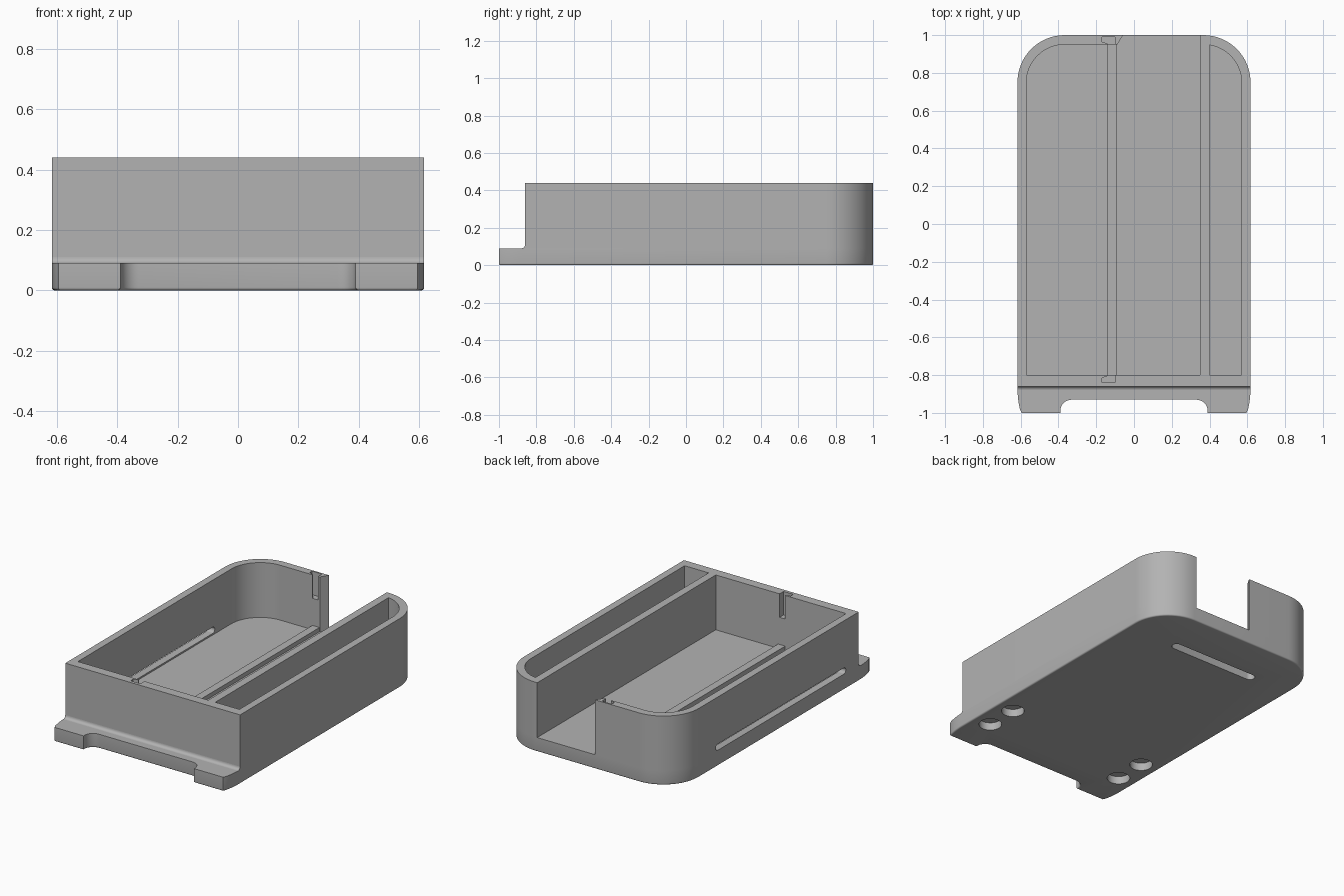
import bpy, bmesh
from math import sin, cos, radians

if "Cube" in bpy.data.objects:
    bpy.data.objects.remove(bpy.data.objects["Cube"], do_unlink=True)

grey = bpy.data.materials.new("plain grey")
grey.use_nodes = True
GREY = (0.45, 0.45, 0.45, 1)
grey.diffuse_color = GREY
grey.node_tree.nodes["Principled BSDF"].inputs["Base Color"].default_value = GREY

FLOOR, TOP = 0.09, 0.44
W, BACK, FRONT = 0.617, 1.0, -0.86


def arc(cx, cy, r, a0, a1, n=16):
    """Points along an arc, angles in degrees."""
    angles = [radians(a0 + (a1 - a0) * i / n) for i in range(n + 1)]
    return [(cx + r * cos(a), cy + r * sin(a)) for a in angles]


def prism(name, outline, z0, z1, bottom_bevel=0):
    """Extrude a plan outline from z0 to z1."""
    bm = bmesh.new()
    face = bm.faces.new([bm.verts.new((x, y, z0)) for x, y in outline])
    new = bmesh.ops.extrude_face_region(bm, geom=[face])["geom"]
    for v in new:
        if isinstance(v, bmesh.types.BMVert):
            v.co.z = z1
    bmesh.ops.recalc_face_normals(bm, faces=bm.faces)
    if bottom_bevel:
        edges = [e for e in bm.edges if all(v.co.z == e.verts[0].co.z and v.co.z < (z0 + z1) / 2
                                            for v in e.verts)]
        bmesh.ops.bevel(bm, geom=edges, offset=bottom_bevel, segments=4,
                        profile=0.5, affect='EDGES', clamp_overlap=True)
    mesh = bpy.data.meshes.new(name)
    bm.to_mesh(mesh)
    bm.free()
    obj = bpy.data.objects.new(name, mesh)
    bpy.context.collection.objects.link(obj)
    mesh.materials.append(grey)
    return obj


def box(name, x0, x1, y0, y1, z0, z1):
    return prism(name, [(x0, y0), (x1, y0), (x1, y1), (x0, y1)], z0, z1)


def stadium(length, r):
    """Slot outline along x, centred on the origin."""
    h = length / 2 - r
    return arc(h, 0, r, -90, 90, 10) + arc(-h, 0, r, 90, 270, 10)


def activate(obj):
    bpy.ops.object.select_all(action='DESELECT')
    obj.select_set(True)
    bpy.context.view_layer.objects.active = obj


def cut(obj, cutters):
    for c in cutters:
        c.hide_render = True
        mod = obj.modifiers.new("cut", 'BOOLEAN')
        mod.operation, mod.solver, mod.object = 'DIFFERENCE', 'EXACT', c
        activate(obj)
        bpy.ops.object.modifier_apply(modifier=mod.name)
        bpy.data.objects.remove(c, do_unlink=True)


# Base plate with rounded back and two front feet
right_half = (arc(0.33, -0.99, 0.06, 90, 0, 8) + [(0.39, -1), (0.595, -1), (0.604, -0.98),
              (0.612, -0.94), (W, -0.89)] + arc(0.367, 0.75, 0.25, 0, 90))
base = prism("base_plate", right_half + [(-x, y) for x, y in reversed(right_half)],
             0, FLOOR, bottom_bevel=0.012)

# Blind screw recesses and a slot in the underside
recesses = [prism("recess", arc(x, y, 0.068, 0, 348.75, 31), -0.1, 0.05)
            for x in (-0.5, 0.5) for y in (-0.74, -0.53)]
recesses.append(prism("under_slot", [(x - 0.04, y + 0.69) for x, y in stadium(0.63, 0.03)],
                      -0.1, 0.05))
cut(base, recesses)

# Outer walls
corner = arc(0.367, 0.75, 0.25, 0, 90)
walls = prism("walls", [(-W, FRONT), (W, FRONT)] + corner
              + [(-x, y) for x, y in reversed(corner)], FLOOR, TOP)

# Main bay, open through the back, and the narrow side pocket
main_bay = prism("main_bay", [(-0.57, -0.8), (0.35, -0.8), (0.35, 1.1), (0, 1.1),
                 (-0.088, 0.95)] + arc(-0.367, 0.747, 0.203, 90, 180), 0, 0.6)
pocket = prism("pocket", [(0.4, -0.8), (0.57, -0.8)]
               + arc(0.367, 0.747, 0.203, 0, 80.6), 0, 0.6)

# Notches for a divider in the front and back walls
notch = [(-0.1, 0.93), (-0.1, 0.99), (-0.17, 0.99), (-0.17, 0.965), (-0.14, 0.955), (-0.14, 0.93)]
back_notch = prism("back_notch", notch, 0.29, 0.6)
front_notch = prism("front_notch", [(x, 0.15 - y) for x, y in notch], 0.29, 0.6)

# Long slot through the right wall
side_slot = prism("side_slot", stadium(1.31, 0.02), -0.06, 0.06)
side_slot.rotation_euler = (radians(90), 0, radians(90))
side_slot.location = (-0.6, -0.075, 0.12)
bpy.context.view_layer.update()
cut(walls, [main_bay, pocket, back_notch, front_notch, side_slot])

# Low rail along the floor
rail = box("floor_rail", -0.14, -0.09, -0.8, 0.95, FLOOR, 0.117)

# Concave fillet where the front wall meets the feet
fillet = prism("front_fillet", [(0, 0)] + arc(-0.02, 0.02, 0.02, -90, 0, 6), -W, W)
fillet.rotation_euler = (radians(90), 0, radians(90))
fillet.location = (0, FRONT, FLOOR)

for part in (base, walls, rail, fillet):
    activate(part)
    bpy.ops.object.shade_smooth_by_angle(angle=radians(30))
